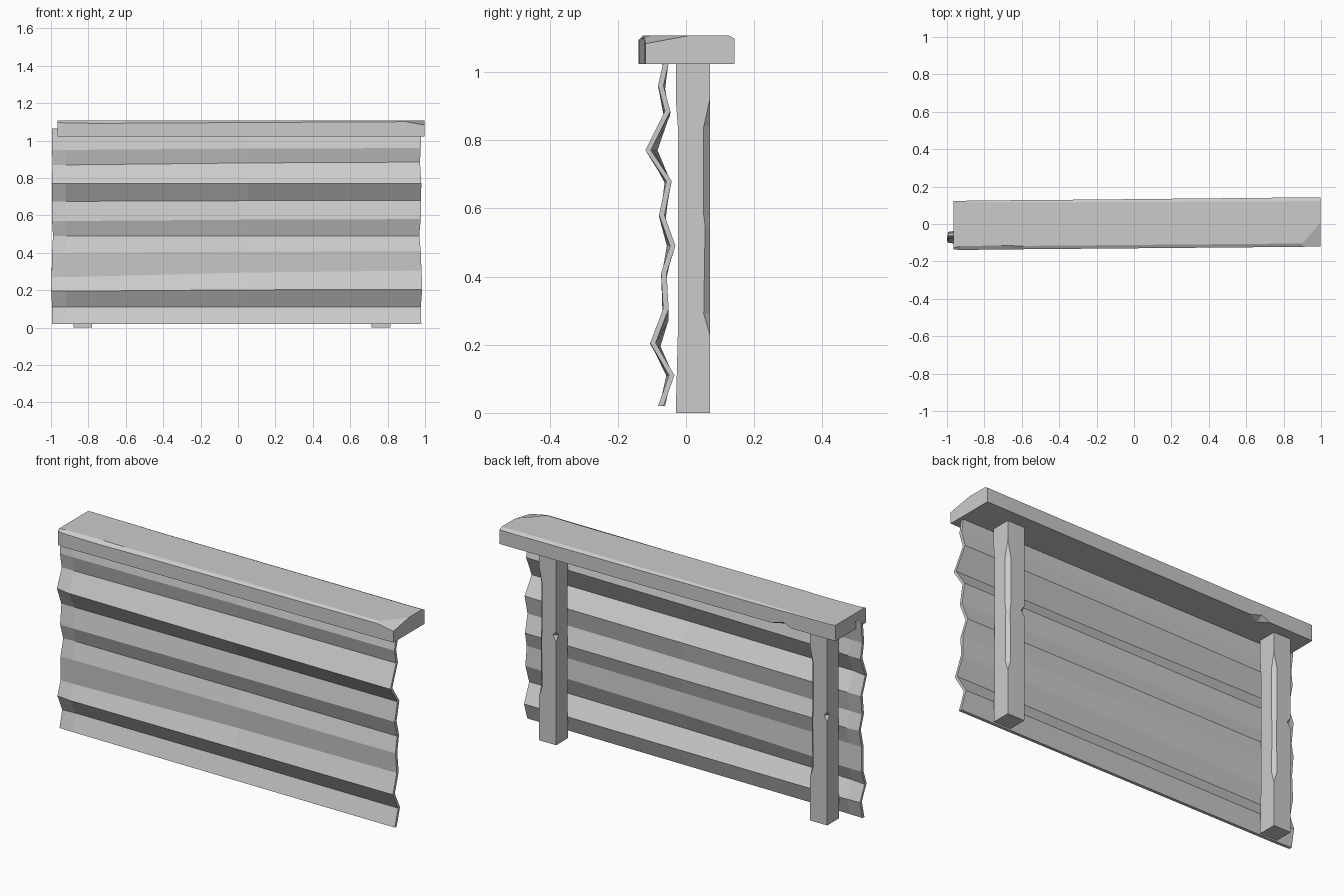
import bpy, bmesh

if "Cube" in bpy.data.objects:
    bpy.data.objects.remove(bpy.data.objects["Cube"])


def loft(name, rings):
    """Skin equal-length rings of points into a closed flat-shaded solid."""
    bm = bmesh.new()
    vs = [[bm.verts.new(p) for p in ring] for ring in rings]
    n = len(rings[0])
    for a, b in zip(vs, vs[1:]):
        for i in range(n):
            j = (i + 1) % n
            bm.faces.new((a[i], a[j], b[j], b[i]))
    bm.faces.new(vs[0][::-1])
    bm.faces.new(vs[-1])
    bmesh.ops.remove_doubles(bm, verts=bm.verts, dist=0.0005)
    bmesh.ops.recalc_face_normals(bm, faces=bm.faces)
    me = bpy.data.meshes.new(name)
    bm.to_mesh(me)
    bm.free()
    ob = bpy.data.objects.new(name, me)
    bpy.context.collection.objects.link(ob)
    return ob


# Corrugated sheet: (y, z at right end, z shift at left end, edge wobble)
profile = [(-.082, .02, 0, .003), (-.05, .11, 0, .0), (-.105, .205, -.01, .008),
           (-.067, .305, -.035, .004), (-.073, .41, -.01, .0), (-.047, .49, 0, -.008),
           (-.079, .58, -.01, .0), (-.058, .68, -.005, .002), (-.119, .77, .0, .003),
           (-.062, .885, -.015, -.004), (-.082, .96, -.01, .0), (-.066, 1.03, 0, .002),
           (-.06, 1.065, 0, .0)]
rings = []
# station: x, ripple depth, left-shift weight, wobble sign
for x, depth, left, wob in [(-.994, .6, 1, -.6), (-.92, .85, 1, 0), (.05, 1, .3, 0), (.977, 1, 0, 1)]:
    pts = [(x + w * wob, -.07 + (y + .07) * depth, z + s * left) for y, z, s, w in profile]
    rings.append(pts + [(a, b + .016, c) for a, b, c in reversed(pts)])
loft("corrugated_sheet", rings)

# Posts: long chamfer on one back corner, small nick on the other
levels = [(0, 0, 0), (.23, 0, 0), (.29, .018, 0), (.55, .014, 0), (.58, .018, .02),
          (.605, .018, 0), (.84, .018, 0), (.92, 0, 0), (1.04, 0, 0)]
for side, cx in (("left", -.83), ("right", .765)):
    rings = []
    for z, c, k in levels:
        x0, x1, y0, y1 = cx - .05, cx + .05, -.03, .07
        if .2 < z < .9:
            y0 += .006
        rings.append([(x0, y0, z), (x1, y0, z), (x1, y1 - c, z), (x1 - c, y1, z),
                      (x0 + k, y1, z), (x0, y1 - k, z)])
    loft(side + "_post", rings)

# Cap plank: x, front y, back y, front bevel (in, down), back bevel, underside nick
stations = [(-.965, -.135, .122, .008, .01, .002, 0),
            (-.93, -.139, .124, .02, .012, .004, 0),
            (-.71, -.136, .126, .022, .016, .008, 0),
            (-.66, -.136, .127, .02, .015, .010, .035),
            (-.59, -.135, .127, .018, .014, .012, 0),
            (.90, -.122, .142, .018, .006, .020, 0),
            (.998, -.119, .142, .13, .024, .018, 0)]
rings = []
for x, f, b, inn, down, bev, nick in stations:
    z0, z1 = 1.023, 1.107
    rings.append([(x, f, z0), (x, f, z1 - down), (x, f + inn, z1), (x, b - bev, z1),
                  (x, b, z1 - bev * .5), (x, b, z0 + nick * .6), (x, b - nick, z0)])
loft("cap_plank", rings)
